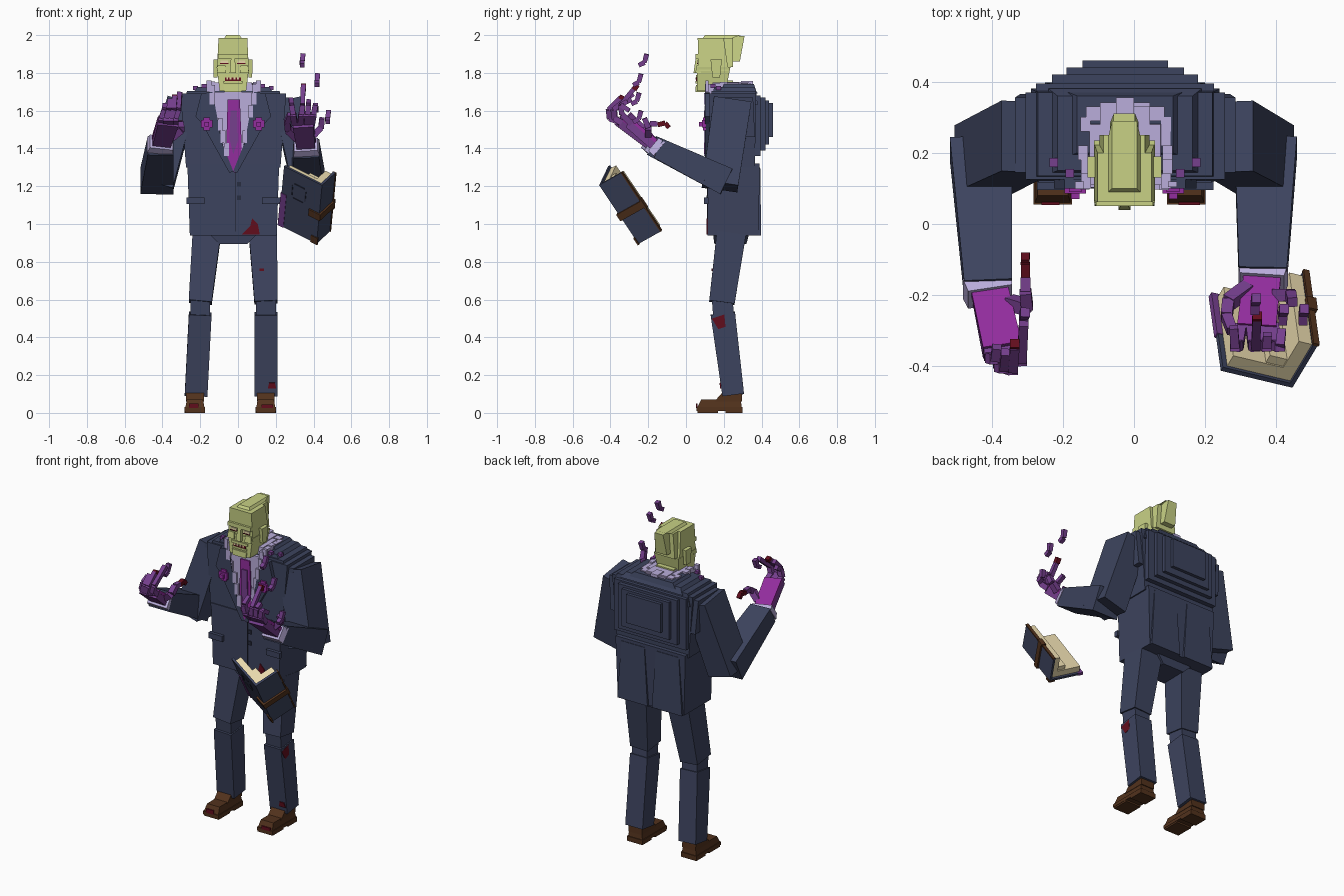
import bpy, bmesh, random
from mathutils import Vector as V
random.seed(4)

COL = {"navy suit": (.046, .057, .112), "dark trim": (.022, .026, .05), "green skin": (.58, .64, .235),
       "purple flesh": (.18, .05, .27), "magenta cloth": (.29, .026, .34), "lavender linen": (.49, .42, .71),
       "brown leather": (.085, .032, .012), "cream paper": (.82, .7, .42), "dark blood": (.12, .004, .012)}
MAT = {}
for n, c in COL.items():
    MAT[n] = bpy.data.materials.new(n)
    MAT[n].diffuse_color = (*c, 1)
NAVY, DARK, SKIN, PURP, MAG, LAV, BROWN, CREAM, RED = COL
C = -.025  # body centre line


def part(name, mat, shapes):
    """One object from a list of prisms; each prism is (ring, ring)."""
    bm = bmesh.new()
    for r0, r1 in shapes:
        a = [bm.verts.new(p) for p in r0]
        b = [bm.verts.new(p) for p in r1]
        n = len(a)
        fs = [bm.faces.new(a[::-1]), bm.faces.new(b)]
        fs += [bm.faces.new((a[i], a[(i + 1) % n], b[(i + 1) % n], b[i])) for i in range(n)]
        bmesh.ops.recalc_face_normals(bm, faces=fs)
    me = bpy.data.meshes.new(name)
    bm.to_mesh(me)
    bm.free()
    me.materials.append(MAT[mat])
    ob = bpy.data.objects.new(name, me)
    bpy.context.collection.objects.link(ob)
    return ob


def box(c, z0, z1, bot, top=None):
    """Block centred on x=c; bot/top = (half width, y front, y back)."""
    def ring(s, z):
        h, a, b = s
        return [(c - h, a, z), (c + h, a, z), (c + h, b, z), (c - h, b, z)]
    return ring(bot, z0), ring(top or bot, z1)


def plate(pts, y0, y1):
    """x/z outline extruded in y."""
    return [(x, y0, z) for x, z in pts], [(x, y1, z) for x, z in pts]


def limb(p0, p1, s0, s1):
    """Tapered bar; s = (width, depth)."""
    p0, p1 = V(p0), V(p1)
    d = (p1 - p0).normalized()
    ref = V((1, 0, 0)) if abs(d.x) < .9 else V((0, 0, 1))
    u = (ref - d * ref.dot(d)).normalized()
    v = d.cross(u)
    def ring(p, s):
        return [p + u * s[0] / 2 * i + v * s[1] / 2 * j for i, j in ((-1, -1), (1, -1), (1, 1), (-1, 1))]
    return ring(p0, s0), ring(p1, s1)


def chain(pts, w0, w1):
    n = len(pts) - 1
    w = [w0 + (w1 - w0) * i / n for i in range(n + 1)]
    return [limb(pts[i], pts[i + 1], (w[i],) * 2, (w[i + 1] * 1.1,) * 2) for i in range(n)]


def mir(pts, s):
    return [(C + s * x, z) for x, z in pts]


# Jacket: tapered body, stepped shoulders and back plates
part("jacket_body", NAVY, [
    box(C, .94, 1.32, (.23, .115, .385), (.243, .115, .39)),
    box(C, 1.3, 1.69, (.25, .12, .365), (.28, .125, .37))])
part("jacket_shoulders", NAVY, [
    box(C, 1.46, 1.67, (.295, .135, .365), (.31, .145, .355)),
    box(C, 1.63, 1.705, (.265, .13, .38), (.245, .135, .37)),
    box(C, 1.69, 1.725, (.215, .14, .38), (.19, .15, .36)),
    box(C, 1.71, 1.74, (.16, .19, .37), (.135, .2, .36))])
part("jacket_back_plates", NAVY, [
    box(C, 1.36, 1.68, (.25, .34, .395)), box(C, 1.39, 1.67, (.205, .38, .42)),
    box(C, 1.42, 1.655, (.165, .4, .44)), box(C, 1.46, 1.64, (.12, .42, .46))])
part("jacket_tail_panels", NAVY, [box(C + s * .12, .94, 1.3, (.105, .37, .398), (.08, .37, .393)) for s in (-1, 1)])
part("pelvis", NAVY, [box(C, .895, .97, (.075, .15, .32), (.15, .14, .34))])
part("lapels", NAVY, [plate(mir([(.11, 1.7), (.17, 1.69), (.2, 1.57), (.165, 1.53), (.02, 1.27), (0, 1.28), (.06, 1.43)], s),
                            .1, .125) for s in (-1, 1)])
part("jacket_front_edge", DARK, [box(C + .012, .96, 1.28, (.002, .112, .116))])
part("buttons", DARK, [box(C + .03, z - .012, z + .012, (.01, .108, .118)) for z in (1.14, 1.21)])
part("pocket_flaps", NAVY, [box(C + s * .2, 1.105, 1.14, (.048, .095, .12)) for s in (-1, 1)])

# Shirt, tie and ruffled collar
part("shirt_front", LAV, [plate([(C - .12, 1.7), (C + .11, 1.7), (C + .065, 1.45), (C + .012, 1.29), (C - .012, 1.29), (C - .065, 1.45)], .109, .13)])
part("tie", MAG, [plate([(C - .03, 1.66), (C + .035, 1.66), (C + .045, 1.4), (C + .01, 1.27), (C - .04, 1.31)], .101, .115)])
part("tie_fold", PURP, [plate([(C - .015, 1.6), (C + .02, 1.6), (C + .025, 1.44), (C, 1.37), (C - .02, 1.45)], .094, .102)])
ruff = []
for s in (-1, 1):
    ruff += [box(C + s * (.032 + .09 * t + .012 * random.random()), 1.36 + .34 * t, 1.43 + .33 * t,
                 (.013, .095 + .01 * random.random(), .12)) for t in (0, .2, .4, .6, .8, 1)]
    ruff += [box(C + s * (.108 + .012 * random.random()), 1.66, 1.735 + .02 * random.random(),
                 (.014, y, y + .04)) for y in (.1, .14, .18, .22, .26)]
ruff += [box(C + x, 1.68, 1.745 + .015 * random.random(), (.025, .29, .355 - abs(x) * .3)) for x in (-.085, -.045, 0, .045, .085)]
part("ruffled_collar", LAV, ruff)
part("collar_base", LAV, [box(C, 1.64, 1.748, (.105, .13, .29), (.1, .14, .28)), box(C, 1.64, 1.752, (.075, .2, .34), (.07, .2, .33))])
part("collar_petals", PURP, [box(C + s * x, z, z + .02, (.012, y, y + .025)) for s in (-1, 1)
                             for x, y, z in ((.2, .16, 1.71), (.155, .13, 1.72))])
flower = []
for x in (-.165, .11):
    flower += [box(x, 1.51, 1.55, (.03, .085, .105)), box(x, 1.495, 1.565, (.018, .09, .105)), box(x, 1.515, 1.54, (.012, .07, .09))]
part("lapel_flowers", MAG, flower)

# Head
H = -.027
part("head", SKIN, [
    box(H, 1.81, 1.985, (.085, .065, .225), (.076, .062, .2)),
    box(H, 1.83, 1.985, (.07, .2, .25), (.058, .2, .25)),
    box(H, 1.86, 1.995, (.04, .2, .285), (.03, .2, .31)),
    box(H, 1.97, 2.0, (.055, .08, .2), (.035, .1, .29)),
    box(H, 1.705, 1.83, (.07, .058, .21), (.086, .06, .235)),
    box(H, 1.70, 1.735, (.045, .05, .13), (.05, .052, .13)),
    box(H, 1.64, 1.76, (.06, .14, .25))])
part("nose_and_brow", SKIN, [
    box(H, 1.8, 1.885, (.017, .04, .07), (.01, .052, .07)), box(H, 1.875, 1.9, (.08, .05, .075)),
    box(H, 1.745, 1.757, (.05, .05, .07)), box(H, 1.775, 1.79, (.055, .052, .07))]
    + [box(H + s * .06, 1.8, 1.84, (.024, .05, .08), (.02, .055, .08)) for s in (-1, 1)])
part("ears", SKIN, [box(H + s * .092, 1.775, 1.87, (.01, .14, .18), (.012, .13, .19)) for s in (-1, 1)])
part("eyes", CREAM, [box(H + s * .045, 1.852, 1.866, (.02, .059, .066)) for s in (-1, 1)])
part("eye_rims", RED, [box(H + s * .045, 1.847, 1.852, (.022, .057, .066)) for s in (-1, 1)])
part("mouth", RED, [box(H, 1.757, 1.775, (.042, .053, .062))])
part("teeth", CREAM, [box(H + x, 1.764, 1.775, (.005, .05, .055)) for x in (-.03, -.012, .008, .028)])

# Legs and shoes: (thigh top x, knee x, ankle x, shoe x)
for side, (t, k, a, f) in {"left": (-.165, -.2, -.222, -.228), "right": (.132, .148, .148, .147)}.items():
    part(side + "_thigh", NAVY, [limb((t, .24, .95), (k, .19, .585), (.15, .155), (.122, .135))])
    part(side + "_knee", NAVY, [limb((k, .192, .6), (k, .2, .5), (.105, .11), (.105, .11))])
    part(side + "_shin", NAVY, [limb((k, .195, .525), (a, .25, .095), (.12, .13), (.12, .115))])
    part(side + "_shoe", BROWN, [box(f, .01, .03, (.054, .055, .3)), box(f, .0, .03, (.054, .21, .3)), box(f, 0, .02, (.052, .06, .17)),
                                 box(f, .03, .07, (.05, .06, .295), (.043, .08, .29)),
                                 box(f, .06, .105, (.047, .15, .297), (.047, .19, .295))])

# Arms bent forward, cuffs and palms
arms = {"left": ((-.3, .245, 1.645), (-.425, .18, 1.2), (-.43, .215, 1.225), (-.41, -.18, 1.415), (-.37, -.355, 1.54)),
        "right": ((.262, .245, 1.645), (.37, .18, 1.2), (.37, .215, 1.225), (.362, -.145, 1.40), (.345, -.3, 1.53))}
for side, (sh, el, fe, wr, pa) in arms.items():
    part(side + "_upper_arm", NAVY, [limb(sh, el, (.15, .2), (.165, .19))])
    part(side + "_forearm", NAVY, [limb(fe, wr, (.175, .15), (.135, .11))])
    w, p = V(wr), V(pa)
    d = (p - w).normalized()
    up = V((0, .6, .8)) * .022
    part(side + "_cuff", LAV, [limb(w - d * .01, w + d * .03, (.14, .095), (.125, .085))])
    part(side + "_palm", PURP, [limb(w, p, (.095, .06), (.11, .05))])
    part(side + "_palm_top", MAG, [limb(w + d * .03 + up, p + up, (.105, .022), (.11, .014))])

# Fingers curl upward from the palms
fl = [chain([(x, -.34, 1.535), (x, y, 1.56), (x + .015, y - .005, 1.605), (x + .02, y + dy, z)], .032, .024)
      for x, y, dy, z in ((-.405, -.375, .03, 1.63), (-.38, -.4, .04, 1.655), (-.355, -.405, .06, 1.67), (-.33, -.38, .1, 1.69))]
fl.append(chain([(-.35, -.22, 1.46), (-.3, -.235, 1.5), (-.305, -.19, 1.53), (-.305, -.15, 1.53)], .038, .025))
part("left_fingers", PURP, sum(fl, []))
fr = [chain([(x, -.29, 1.53), (x + dx * .4, -.34, 1.58), (x + dx * .8, -.345, 1.63), (x + dx, y, z)], .032, .022)
      for x, dx, y, z in ((.3, -.02, -.29, 1.66), (.33, .015, -.265, 1.73), (.365, .01, -.31, 1.65), (.39, .025, -.3, 1.6))]
fr.append(chain([(.32, -.18, 1.45), (.265, -.22, 1.5), (.26, -.26, 1.54), (.275, -.3, 1.58)], .038, .025))
fr.append(chain([(.4, -.2, 1.47), (.44, -.2, 1.51), (.445, -.22, 1.56)], .036, .025))
part("right_fingers", PURP, sum(fr, []))
part("bloody_fingertips", RED, chain([(-.305, -.15, 1.525), (-.305, -.11, 1.535), (-.305, -.09, 1.51)], .026, .022)
     + chain([(-.335, -.345, 1.66), (-.335, -.335, 1.68)], .028, .024) + chain([(.346, -.275, 1.71), (.346, -.257, 1.738)], .028, .024))
bits = []
for x, y, z in ((.34, -.22, 1.87), (.418, -.25, 1.765), (.475, -.25, 1.57), (-.31, -.26, 1.665)):
    bits += chain([(x, y - .03, z - .03), (x, y, z - .015), (x + .004, y + .012, z + .03)], .024, .024)
part("floating_finger_bits", PURP, bits)

# Open book hovering below the right hand, spine to the front
O = V((.445, -.46, 1.205))
bu = V((.19, -.045, -.095)).normalized()
bw = V((-.03, .215, -.32)).normalized()
bv = V((.075, .125, .07)).normalized()


def slab(a0, a1, b0, b1, c0, c1):
    def ring(c):
        return [O + bu * a + bv * b + bw * c for a, b in ((a0, b0), (a1, b0), (a1, b1), (a0, b1))]
    return ring(c0), ring(c1)


part("book_covers", NAVY, [slab(-.23, 0, 0, .013, 0, .375), slab(-.013, 0, 0, .155, 0, .375)])
part("book_pages", CREAM, [slab(-.215, -.012, .012, .05, .012, .36), slab(-.055, -.012, .05, .145, .012, .36),
                           slab(-.11, -.055, .05, .075, .018, .352)])
part("book_strap", BROWN, [slab(-.06, .01, -.01, 0, .18, .22), slab(0, .01, -.01, .16, .18, .22),
                           slab(-.02, .01, .152, .164, .17, .23), slab(-.035, .006, -.006, .004, .335, .378),
                           slab(-.015, .004, .15, .158, 0, .375)])
part("book_emblem", DARK, [slab(-.13 + a - l, -.13 + a + l, -.003, .001, .12 + c - k, .12 + c + k) for a, c, l, k in
                           ((-.04, 0, .003, .03), (.04, 0, .003, .03), (0, .045, .03, .003), (0, -.045, .03, .003))])
part("book_edge_stain", PURP, [slab(-.234, -.2, -.003, .014, .17, .376)])

# Blood stains
part("jacket_stain", RED, [plate([(.02, .945), (.115, .945), (.105, 1.0), (.075, 1.03), (.065, .99)], .109, .117)])
part("trouser_stains", RED, [limb((.207, .17, .51), (.207, .19, .45), (.005, .07), (.005, .04)),
                             limb((.18, .182, .16), (.18, .186, .13), (.03, .01), (.045, .01)),
                             box(.125, .75, .765, (.012, .135, .145))])
part("shoe_stains", RED, [box(-.235, .025, .05, (.025, .054, .062)), box(.155, .025, .045, (.03, .054, .062))])
